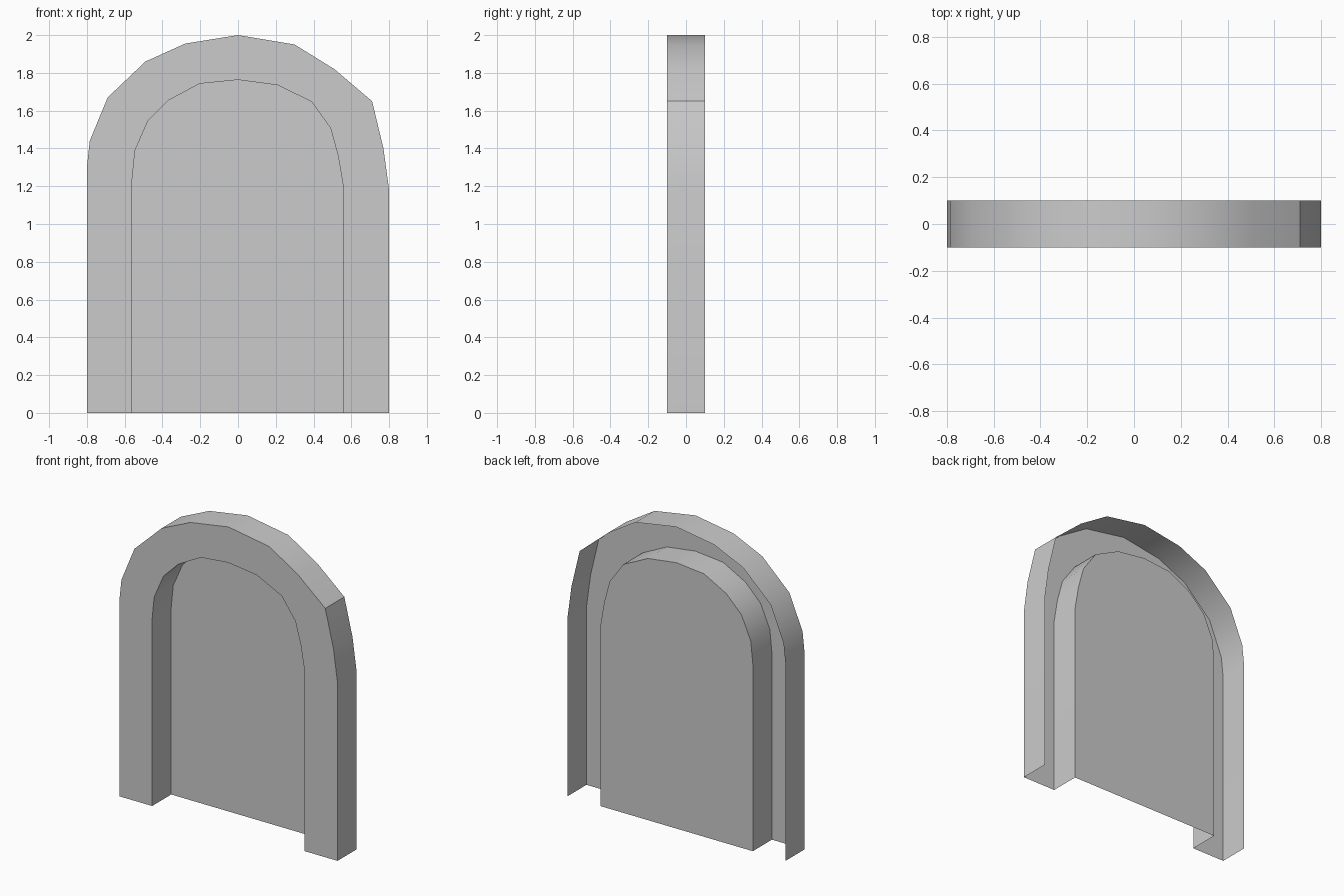
import bpy, math

if "Cube" in bpy.data.objects:
    bpy.data.objects.remove(bpy.data.objects["Cube"])

FRONT, BACK = -0.1, 0.1

# Hand-cut arch outlines (x, z), left foot to right foot, matching point for point
outer = [(-.8, 0), (-.8, 1.3), (-.785, 1.44), (-.69, 1.67), (-.49, 1.86), (-.28, 1.955), (0, 2),
         (.3, 1.95), (.51, 1.82), (.71, 1.65), (.77, 1.4), (.8, 1.18), (.8, 0)]
inner = [(-.56, 0), (-.56, 1.24), (-.545, 1.39), (-.477, 1.545), (-.367, 1.655), (-.203, 1.743), (0, 1.763),
         (.21, 1.735), (.39, 1.647), (.49, 1.507), (.53, 1.36), (.557, 1.2), (.557, 0)]


def row(outline, y):
    return [(x, y, z) for x, z in outline]


def make_object(name, verts, faces):
    mesh = bpy.data.meshes.new(name)
    mesh.from_pydata(verts, [], faces)
    obj = bpy.data.objects.new(name, mesh)
    bpy.context.collection.objects.link(obj)
    bpy.ops.object.select_all(action='DESELECT')
    obj.select_set(True)
    bpy.context.view_layer.objects.active = obj
    bpy.ops.object.shade_smooth_by_angle(angle=math.radians(30))
    return obj


# Arch frame: outer rim, front face and inner reveal as one open shell
n = len(outer)
rows = [row(outer, BACK), row(outer, FRONT), row(inner, FRONT), row(inner, BACK)]
verts = [v for r in rows for v in r]
faces = [(r * n + i, (r + 1) * n + i, (r + 1) * n + i + 1, r * n + i + 1)
         for r in range(3) for i in range(n - 1)]
# normals face outward (front face towards -y)
make_object("arch_frame", verts, [f[::-1] for f in faces])

# Recessed door panel closing the opening at the back
make_object("door_panel", row(inner, BACK), [tuple(range(n))[::-1]])

# Orient the shells so the visible front faces point to -y
for obj in bpy.data.objects:
    front = max(obj.data.polygons, key=lambda p: abs(p.normal.y))
    if front.normal.y > 0:
        obj.data.flip_normals()
